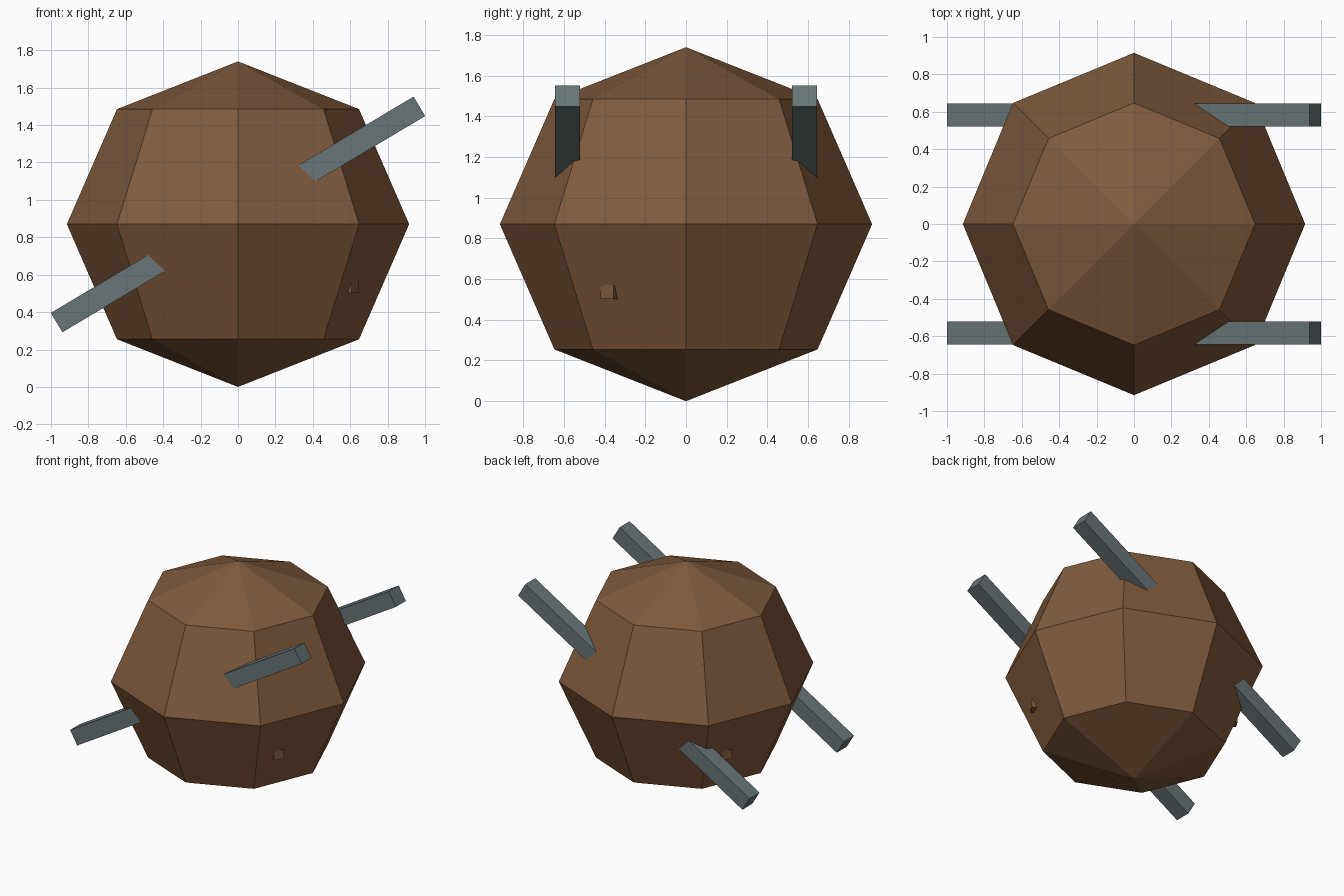
import bpy
import math

if "Cube" in bpy.data.objects:
    bpy.data.objects.remove(bpy.data.objects["Cube"])


def material(name, color):
    m = bpy.data.materials.new(name)
    m.diffuse_color = (*color, 1)
    m.use_nodes = True
    m.node_tree.nodes["Principled BSDF"].inputs["Base Color"].default_value = m.diffuse_color
    return m


BROWN = material("brown_wood", (0.216, 0.102, 0.045))
STEEL = material("grey_steel", (0.138, 0.175, 0.181))


def box(name, center, size, rotation, mat):
    bpy.ops.mesh.primitive_cube_add(size=1, location=center, rotation=rotation)
    ob = bpy.context.object
    ob.name = name
    ob.scale = size
    ob.data.materials.append(mat)
    return ob


# Body: low-poly ball, slightly flattened
bpy.ops.mesh.primitive_uv_sphere_add(segments=8, ring_count=4, radius=1,
                                     location=(0, 0, 0.87))
body = bpy.context.object
body.name = "ball_body"
body.scale = (0.915, 0.915, 0.87)
body.data.materials.append(BROWN)

# Sloping bars that run right through the front and back of the ball
for side, y in (("front", -0.583), ("back", 0.583)):
    box(side + "_bar", (0, y, 0.922), (2.258, 0.123, 0.121),
        (0, -math.radians(30.8), 0), STEEL)

# Thin horizontal peg whose ends just poke out of the ball
box("cross_peg", (0, 0, 0.537), (1.472, 0.076, 0.07),
    (0, 0, -math.radians(31.8)), BROWN)
